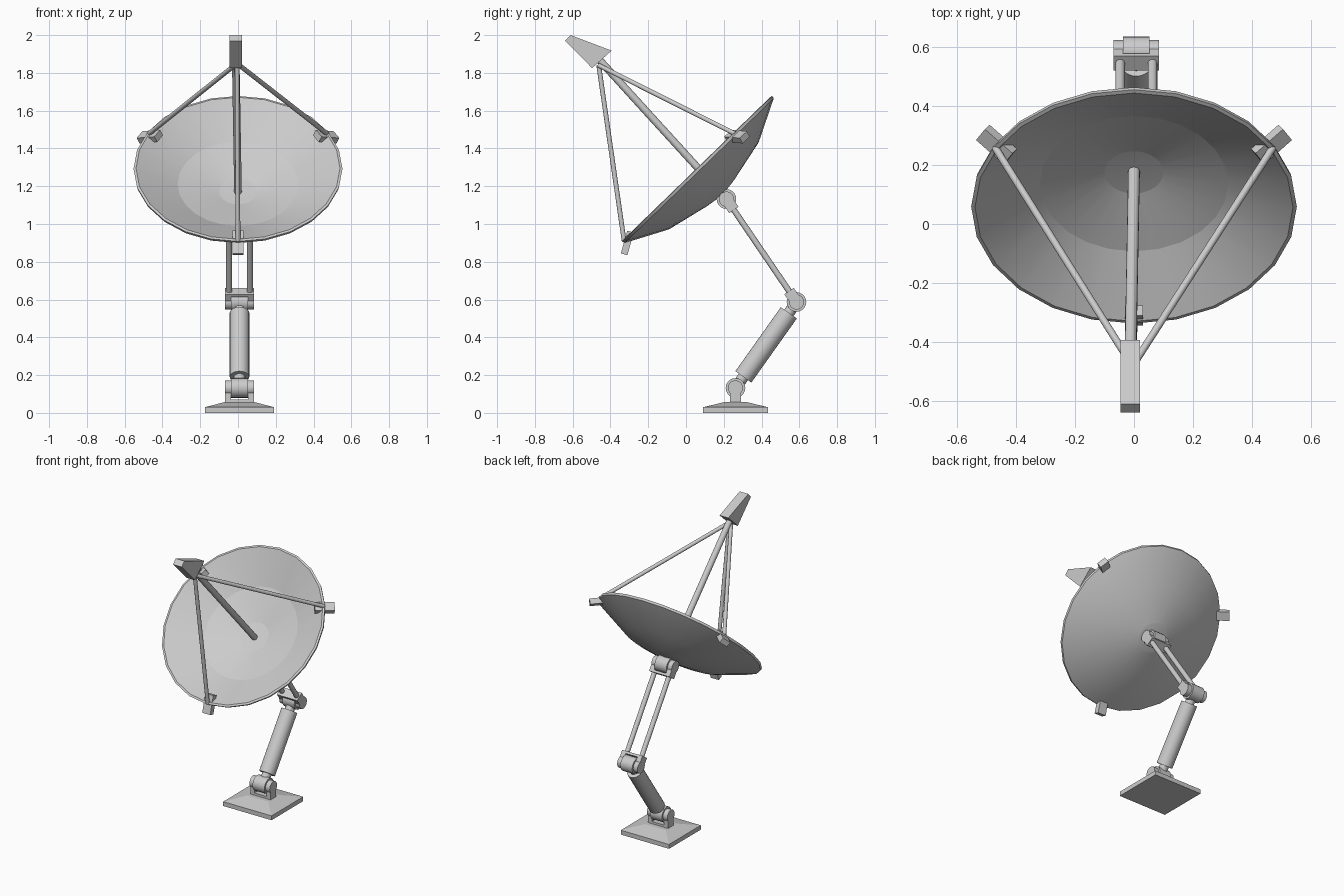
import bpy, bmesh, math
from mathutils import Vector, Matrix

cube = bpy.data.objects.get("Cube")
if cube:
    bpy.data.objects.remove(cube, do_unlink=True)

grey = bpy.data.materials.new("light_grey")
grey.use_nodes = True
grey.diffuse_color = (0.6, 0.6, 0.6, 1)
grey.node_tree.nodes["Principled BSDF"].inputs["Base Color"].default_value = (0.6, 0.6, 0.6, 1)


def finish(name, bm, angle=None):
    bmesh.ops.recalc_face_normals(bm, faces=bm.faces)
    mesh = bpy.data.meshes.new(name)
    bm.to_mesh(mesh)
    bm.free()
    mesh.materials.append(grey)
    ob = bpy.data.objects.new(name, mesh)
    bpy.context.collection.objects.link(ob)
    if angle:
        bpy.ops.object.select_all(action='DESELECT')
        bpy.context.view_layer.objects.active = ob
        ob.select_set(True)
        bpy.ops.object.shade_smooth_by_angle(angle=math.radians(angle))
    return ob


def rod(name, a, b, r, sides=16):
    a, b = Vector(a), Vector(b)
    bm = bmesh.new()
    turn = (b - a).to_track_quat('Z', 'Y').to_matrix().to_4x4()
    bmesh.ops.create_cone(bm, cap_ends=True, segments=sides, radius1=r, radius2=r,
                          depth=(b - a).length, matrix=Matrix.Translation((a + b) / 2) @ turn)
    return finish(name, bm, 40)


def box(name, matrix, size):
    bm = bmesh.new()
    bmesh.ops.create_cube(bm, size=1, matrix=matrix @ Matrix.Diagonal((*size, 1)))
    return finish(name, bm)


def frame(origin, x, y, z):
    m = Matrix((x, y, z)).transposed().to_4x4()
    m.translation = origin
    return m


X = Vector((1, 0, 0))
ARM_X = 0.008
base_joint = Vector((ARM_X, 0.262, 0.132))
elbow = Vector((ARM_X, 0.585, 0.587))
wrist = Vector((ARM_X, 0.214, 1.132))

# Base: slab with a shallow pyramid on top
bm = bmesh.new()
rings = []
for hx, hy, z in ((0.183, 0.172, 0), (0.183, 0.172, 0.03), (0.08, 0.06, 0.057)):
    rings.append([bm.verts.new((ARM_X + sx * hx, 0.262 + sy * hy, z))
                  for sx, sy in ((-1, -1), (1, -1), (1, 1), (-1, 1))])
for low, high in zip(rings, rings[1:]):
    for i in range(4):
        j = (i + 1) % 4
        bm.faces.new((low[i], low[j], high[j], high[i]))
bm.faces.new(rings[0])
bm.faces.new(rings[-1])
finish("base", bm)


# Hinge: barrel between two rounded cheeks joined by a bridge plate
def hinge(name, c, direction, reach):
    d = direction.normalized()
    rod(name + "_barrel", c - X * 0.045, c + X * 0.045, 0.052, 20)
    side = d.cross(X)
    for s, label in ((-1, "right"), (1, "left")):
        rod(f"{name}_{label}_cheek", c + X * s * 0.045, c + X * s * 0.077, 0.04, 20)
        box(f"{name}_{label}_lug", frame(c + X * s * 0.061 + d * reach / 2, X, side, d),
            (0.032, 0.06, reach))
    box(name + "_bridge", frame(c + d * (reach - 0.008), X, side, d), (0.154, 0.06, 0.016))


upper = wrist - elbow
hinge("base_hinge", base_joint, Vector((0, 0, -1)), 0.076)
hinge("elbow_hinge", elbow, upper, 0.07)
hinge("wrist_hinge", wrist, -upper, 0.07)

# Lower arm: thick tube on a thin core with an end collar
lower = (elbow - base_joint).normalized()
rod("lower_arm_core", base_joint, elbow, 0.03)
rod("lower_arm_tube", base_joint + lower * 0.072, elbow - lower * 0.07, 0.052, 24)

# Upper arm: twin rods
u = upper.normalized()
for s, label in ((-1, "right"), (1, "left")):
    off = X * s * 0.055
    rod(f"upper_arm_{label}_rod", elbow + off + u * 0.06, wrist + off - u * 0.06, 0.016)

# Dish frame: local y runs up the rim, local z is the pointing axis
up = Vector((0, 0.718, 0.696)).normalized()
axis = X.cross(up)
dish = frame(Vector((0, 0.057, 1.295)), X, up, axis)

# Dish: closed shell spun from inner and outer profiles
profile = [(0.1, -0.17), (0.32, -0.115), (0.54, 0), (0.553, -0.003),
           (0.55, -0.018), (0.33, -0.13), (0.1, -0.182)]
SEG = 24
bm = bmesh.new()
loops = []
for r, z in profile:
    loops.append([bm.verts.new(dish @ Vector((r * math.cos(t), r * math.sin(t), z)))
                  for t in (math.tau * i / SEG for i in range(SEG))])
for a, b in zip(loops, loops[1:]):
    for i in range(SEG):
        j = (i + 1) % SEG
        bm.faces.new((a[i], a[j], b[j], b[i]))
for loop, z in ((loops[0], -0.176), (loops[-1], -0.197)):
    tip = bm.verts.new(dish @ Vector((0, 0, z)))
    for i in range(SEG):
        bm.faces.new((loop[i], loop[(i + 1) % SEG], tip))
for f in bm.faces:
    f.smooth = True
for loop in loops[:5] + loops[6:]:
    for i in range(SEG):
        bm.edges.get((loop[i], loop[(i + 1) % SEG])).smooth = False
finish("dish", bm)
rod("dish_mount", wrist, dish @ Vector((0, 0, -0.18)), 0.035)

# Receiver: tapered wedge extruded sideways
HEAD_X = -0.012
bm = bmesh.new()
outline = ((-0.611, 2.0), (-0.394, 1.918), (-0.497, 1.825), (-0.64, 1.97))
sides = [[bm.verts.new((HEAD_X + s * 0.033, y, z)) for y, z in outline] for s in (-1, 1)]
for s in sides:
    bm.faces.new(s)
for i in range(4):
    j = (i + 1) % 4
    bm.faces.new((sides[0][i], sides[0][j], sides[1][j], sides[1][i]))
finish("receiver", bm)

# Feed mast, then three struts with rim clips
rod("feed_mast", dish @ Vector((0, 0, -0.178)), (HEAD_X, -0.455, 1.865), 0.02)
tilt = math.radians(30)
for label, deg in (("bottom", -90), ("left", 30), ("right", 150)):
    t = math.radians(deg)
    spin = dish @ Matrix.Rotation(t, 4, 'Z')
    clip = spin @ Matrix.Translation((0.539, 0, -0.028)) @ Matrix.Rotation(tilt, 4, 'Y')
    box(f"{label}_rim_clip", clip, (0.125, 0.06, 0.036))
    tip = Vector((-0.005 + 0.015 * math.cos(t), -0.462, 1.84))
    rod(f"{label}_strut", spin @ Vector((0.545, 0, -0.01)), tip, 0.0125, 12)
